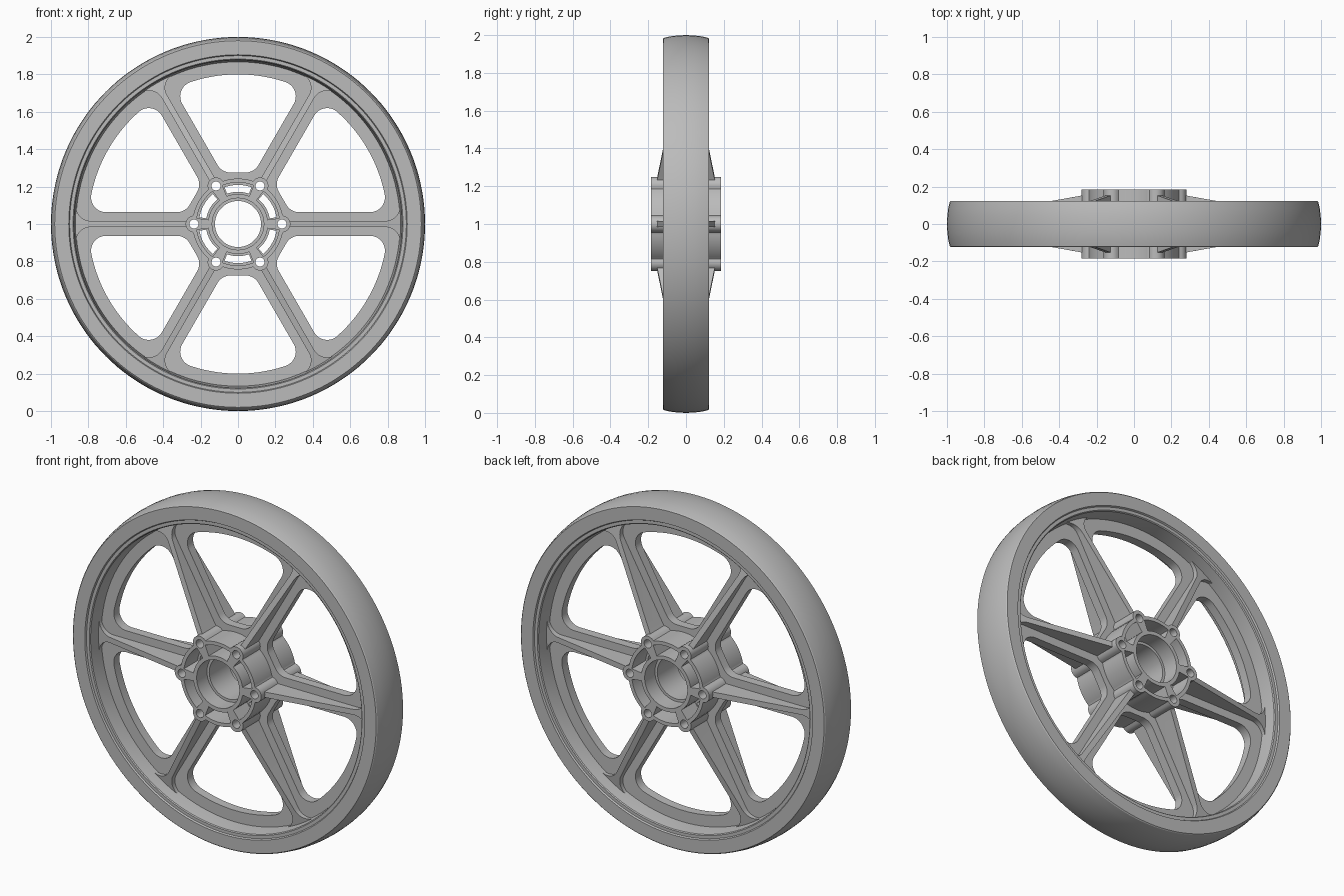
import bpy, bmesh, math
from math import sin, cos, pi, sqrt, radians
from mathutils import Vector, Matrix

if "Cube" in bpy.data.objects:
    bpy.data.objects.remove(bpy.data.objects["Cube"])

grey = bpy.data.materials.new("cast grey")
grey.use_nodes = True
colour = (0.5, 0.5, 0.5, 1)
grey.diffuse_color = colour
grey.node_tree.nodes["Principled BSDF"].inputs["Base Color"].default_value = colour

SPOKES = 6
STEP = 2 * pi / SPOKES


def polar(r, a):
    return Vector((r * cos(a), r * sin(a)))


def arc(centre, r, a0, a1, n):
    return [centre + polar(r, a0 + (a1 - a0) * i / n) for i in range(n + 1)]


def finish(bm, name):
    bmesh.ops.recalc_face_normals(bm, faces=bm.faces)
    mesh = bpy.data.meshes.new(name)
    bm.to_mesh(mesh)
    bm.free()
    mesh.materials.append(grey)
    obj = bpy.data.objects.new(name, mesh)
    bpy.context.collection.objects.link(obj)
    return obj


def prisms(name, outline, spans, count=1):
    """Extrude an x-z outline along y over each span, repeated round the axle."""
    bm = bmesh.new()
    for k in range(count):
        turn = Matrix.Rotation(k * STEP, 2)
        pts = [turn @ p for p in outline]
        for y0, y1 in spans:
            a, b = [[bm.verts.new((p.x, y, p.y + 1)) for p in pts] for y in (y0, y1)]
            bm.faces.new(a)
            bm.faces.new(b)
            for i in range(len(pts)):
                j = (i + 1) % len(pts)
                bm.faces.new((a[i], a[j], b[j], b[i]))
    return finish(bm, name)


def revolve(name, half, n=144):
    """Spin a closed (radius, y) profile, mirrored in y, round the axle."""
    profile = half + [(r, -y) for r, y in reversed(half) if y]
    bm = bmesh.new()
    rings = []
    for i in range(n):
        a = 2 * pi * i / n
        rings.append([bm.verts.new((r * cos(a), y, 1 + r * sin(a))) for r, y in profile])
    for i in range(n):
        p, q = rings[i], rings[(i + 1) % n]
        for j in range(len(profile)):
            k = (j + 1) % len(profile)
            bm.faces.new((p[j], p[k], q[k], q[j]))
    return finish(bm, name)


def cut(obj, cutter, remove=True):
    mod = obj.modifiers.new("cut", 'BOOLEAN')
    mod.operation, mod.solver, mod.object = 'DIFFERENCE', 'EXACT', cutter
    bpy.context.view_layer.objects.active = obj
    bpy.ops.object.modifier_apply(modifier=mod.name)
    if remove:
        bpy.data.objects.remove(cutter)


def cell(gap, inner, outer, f_in, f_out):
    """Rounded opening between two spokes: flat inside, arc outside."""
    along, away = polar(1, STEP), polar(1, STEP + pi / 2)
    w_in, w_out = gap + f_in, gap + f_out
    c_in = along * ((inner + f_in - w_in * away.y) / along.y) + away * w_in
    c_out = along * sqrt((outer - f_out) ** 2 - w_out ** 2) + away * w_out
    end = math.atan2(c_out.y, c_out.x)
    right = arc(c_in, f_in, -pi / 2, -pi / 6, 8) + arc(c_out, f_out, -pi / 6, end, 12)
    rim_arc = arc(Vector((0, 0)), outer, end, pi - end, 24)[1:-1]
    left = [Vector((-p.x, p.y)) for p in reversed(right)]
    return right + rim_arc + left


def sector(r0, r1, half_angle):
    o = Vector((0, 0))
    a0, a1 = pi / 2 - half_angle, pi / 2 + half_angle
    return arc(o, r1, a0, a1, 14) + arc(o, r0, a1, a0, 14)


# Rim: crowned tread, flat sides, stepped lip and drafted inner wall
rim = revolve("rim", [(1, 0), (0.998, 0.045), (0.993, 0.085), (0.985, 0.118),
                      (0.98, 0.123), (0.905, 0.123), (0.9, 0.114), (0.882, 0.114),
                      (0.877, 0.109), (0.866, 0.02), (0.866, 0)])

# Spokes: coned disc with pockets leaving ribs, then windows leaving flanges
spokes = revolve("spokes", [(0.235, 0), (0.235, 0.16), (0.875, 0.046), (0.875, 0)])
pocket = cell(0.016, 0.23, 0.872, 0.04, 0.08)
cut(spokes, prisms("pocket_cutter", pocket, [(0.026, 0.3), (-0.3, -0.026)], SPOKES))
window = cell(0.063, 0.275, 0.8, 0.08, 0.08)
cut(spokes, prisms("window_cutter", window, [(-0.3, 0.3)], SPOKES))

# Hub: drum with six bolt lugs merged into its outline
LUG_AT, LUG_R, DRUM_R = 0.235, 0.045, 0.243
outline = []
for i in range(240):
    a = 2 * pi * i / 240
    off = (a + STEP / 2) % STEP - STEP / 2
    reach = LUG_R ** 2 - (LUG_AT * sin(off)) ** 2
    lug = LUG_AT * cos(off) + sqrt(reach) if reach > 0 else 0
    outline.append(polar(max(DRUM_R, lug), a))
hub = prisms("hub", outline, [(-0.185, 0.185)])

# Stepped bearing bore
circle = lambda r: arc(Vector((0, 0)), r, 0, 2 * pi, 72)[:-1]
cut(hub, prisms("bore_cutter", circle(0.123), [(-0.3, 0.3)]))
cut(hub, prisms("seat_cutter", circle(0.138), [(0.09, 0.3), (-0.3, -0.09)]))

# Lightening slots between the lugs, wider towards both ends
cut(hub, prisms("slot_cutter", sector(0.172, 0.209, radians(20)), [(-0.3, 0.3)], SPOKES))
cut(hub, prisms("slot_mouth_cutter", sector(0.16, 0.222, radians(22)),
                [(0.06, 0.3), (-0.3, -0.06)], SPOKES))

# Bolt holes through lugs and spoke roots
hole = arc(Vector((LUG_AT, 0)), 0.024, 0, 2 * pi, 24)[:-1]
holes = prisms("hole_cutter", hole, [(-0.3, 0.3)], SPOKES)
cut(spokes, holes, remove=False)
cut(hub, holes)

# Smooth curved surfaces, crisp edges
bpy.ops.object.select_all(action='DESELECT')
for part in (rim, spokes, hub):
    part.select_set(True)
bpy.context.view_layer.objects.active = rim
bpy.ops.object.shade_smooth_by_angle(angle=radians(30))
